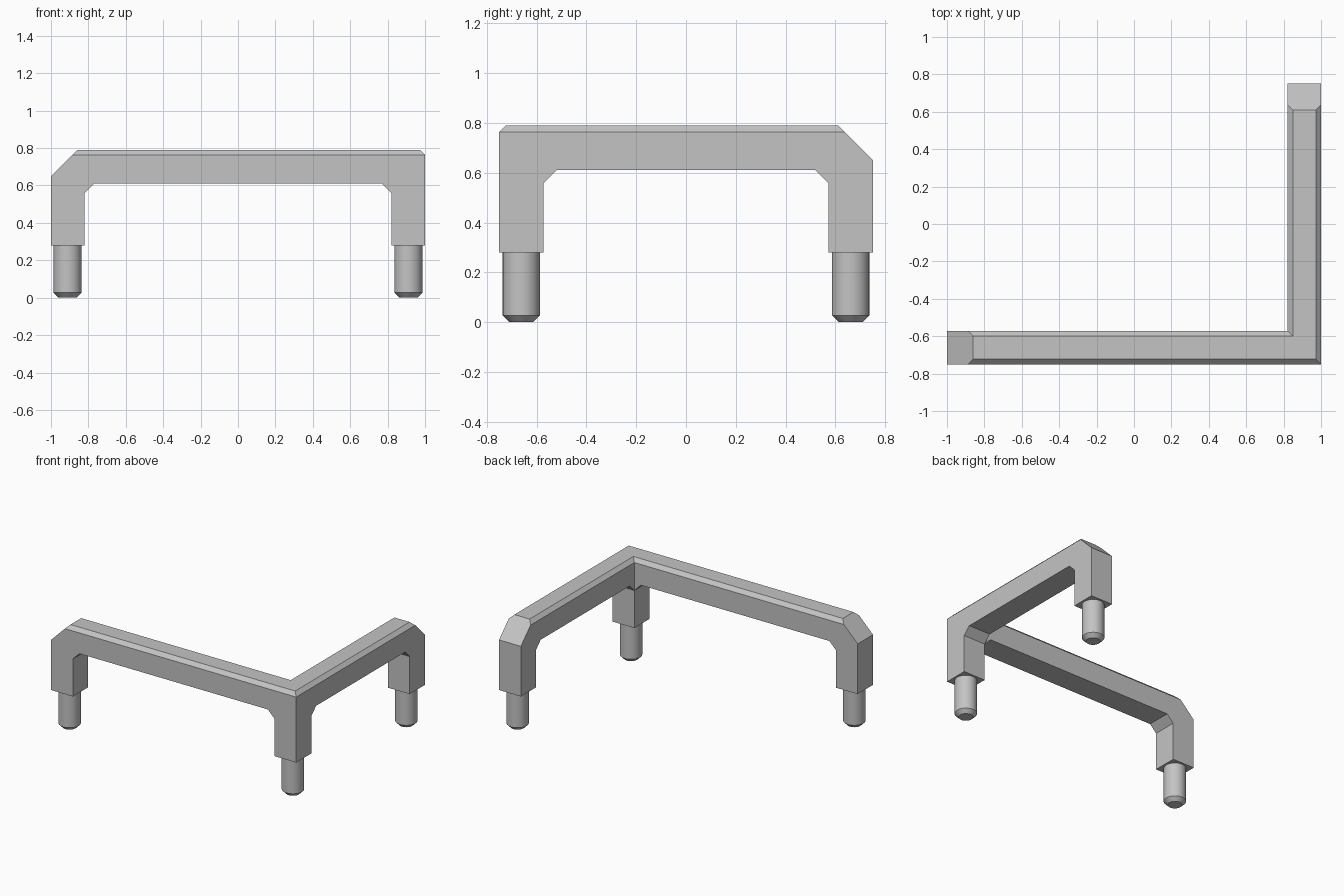
import bpy, bmesh
from mathutils import Vector

cube = bpy.data.objects.get("Cube")
if cube:
    bpy.data.objects.remove(cube, do_unlink=True)

W = 0.178                      # bar width
X, Y = 1.0, 0.75               # half extents
BASE, TOP = 0.28, 0.79         # bar underside of legs and top
XI, YI = X - W, Y - W          # inner faces of the legs

grey = bpy.data.materials.new("plain grey")
grey.use_nodes = True
COLOUR = (0.55, 0.55, 0.55, 1)
grey.diffuse_color = COLOUR
grey.node_tree.nodes["Principled BSDF"].inputs["Base Color"].default_value = COLOUR


def make_object(name, bm):
    bmesh.ops.recalc_face_normals(bm, faces=bm.faces)
    mesh = bpy.data.meshes.new(name)
    bm.to_mesh(mesh)
    bm.free()
    mesh.materials.append(grey)
    obj = bpy.data.objects.new(name, mesh)
    bpy.context.collection.objects.link(obj)
    return obj


def prism(points, direction):
    bm = bmesh.new()
    face = bm.faces.new([bm.verts.new(p) for p in points])
    ext = bmesh.ops.extrude_face_region(bm, geom=[face])
    moved = [g for g in ext["geom"] if isinstance(g, bmesh.types.BMVert)]
    bmesh.ops.translate(bm, verts=moved, vec=direction)
    bmesh.ops.recalc_face_normals(bm, faces=bm.faces)
    return bm


# L-shaped body
outline = [(-X, -Y), (X, -Y), (X, Y), (XI, Y), (XI, -YI), (-X, -YI)]
bm = prism([(x, y, BASE) for x, y in outline], (0, 0, TOP - BASE))

# Narrow chamfer along the long top edges
long_top = [e for e in bm.edges
            if all(v.co.z > TOP - 0.01 for v in e.verts) and e.calc_length() > 1]
bmesh.ops.bevel(bm, geom=long_top, offset=0.027, offset_type='OFFSET',
                segments=1, affect='EDGES')

# Wide slanted cut at both free ends
for point, normal in [((-X, 0, 0.65), (-1, 0, 1)), ((0, Y, 0.65), (0, 1, 1))]:
    cut = bmesh.ops.bisect_plane(
        bm, geom=bm.verts[:] + bm.edges[:] + bm.faces[:], dist=1e-5,
        plane_co=Vector(point), plane_no=Vector(normal), clear_outer=True)
    rim = [g for g in cut["geom_cut"] if isinstance(g, bmesh.types.BMEdge)]
    bmesh.ops.contextual_create(bm, geom=rim)
frame = make_object("corner_frame", bm)


# Openings between the legs, with chamfered upper corners
def opening(half):
    return [(-half, 0.1), (half, 0.1), (half, 0.557), (half - 0.053, 0.61),
            (0.053 - half, 0.61), (-half, 0.557)]


cutters = [
    make_object("front_opening_cutter",
                prism([(a, -Y - 0.1, z) for a, z in opening(XI)], (0, W + 0.15, 0))),
    make_object("side_opening_cutter",
                prism([(X + 0.1, a, z) for a, z in opening(YI)], (-W - 0.15, 0, 0))),
]
for cutter in cutters:
    mod = frame.modifiers.new(cutter.name, 'BOOLEAN')
    mod.operation = 'DIFFERENCE'
    mod.solver = 'EXACT'
    mod.object = cutter
    cutter.hide_render = True
    cutter.hide_viewport = True

# Bake the openings so no cutters remain
graph = bpy.context.evaluated_depsgraph_get()
baked = bpy.data.meshes.new_from_object(frame.evaluated_get(graph))
frame.modifiers.clear()
frame.data = baked
for cutter in cutters:
    bpy.data.objects.remove(cutter, do_unlink=True)


# Round pegs with a tapered tip
def peg(name, x, y):
    bm = bmesh.new()
    bmesh.ops.create_cone(bm, cap_ends=True, segments=32, radius1=0.075,
                          radius2=0.075, depth=BASE)
    bmesh.ops.translate(bm, verts=bm.verts, vec=(x, y, BASE / 2))
    tip = [e for e in bm.edges if all(v.co.z < 0.01 for v in e.verts)]
    bmesh.ops.bevel(bm, geom=tip, offset=0.027, offset_type='OFFSET',
                    segments=1, affect='EDGES')
    obj = make_object(name, bm)
    bpy.ops.object.select_all(action='DESELECT')
    obj.select_set(True)
    bpy.context.view_layer.objects.active = obj
    bpy.ops.object.shade_smooth_by_angle(angle=0.52)


cx, cy = X - W / 2, Y - W / 2
peg("right_front_peg", -cx, -cy)
peg("corner_peg", cx, -cy)
peg("left_back_peg", cx, cy)
